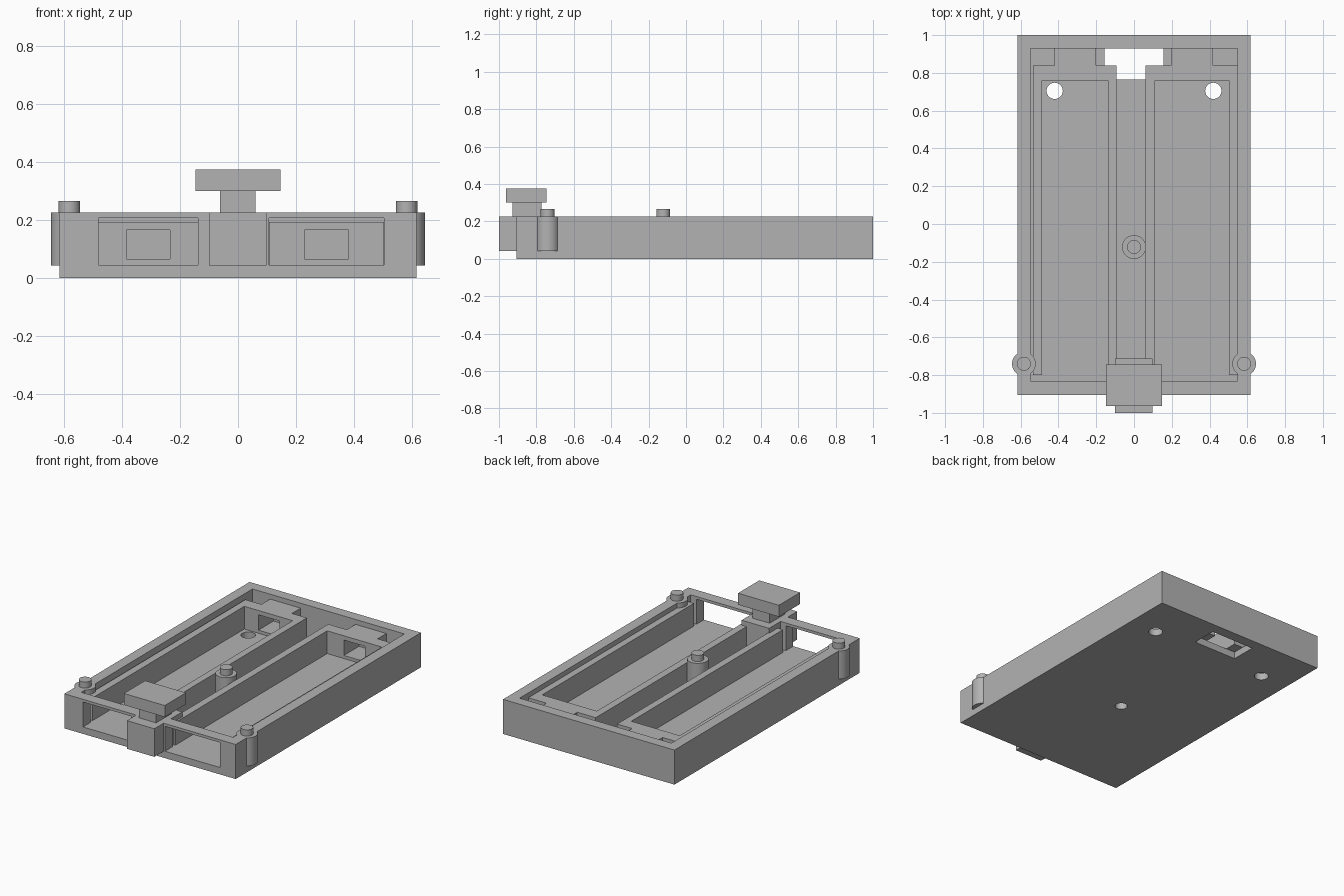
import bpy, bmesh, math

if "Cube" in bpy.data.objects:
    bpy.data.objects.remove(bpy.data.objects["Cube"])

grey = bpy.data.materials.new("plain_grey")
grey.diffuse_color = (0.45, 0.45, 0.45, 1)
grey.use_nodes = True
grey.node_tree.nodes["Principled BSDF"].inputs["Base Color"].default_value = grey.diffuse_color


def finish(bm, name):
    bmesh.ops.recalc_face_normals(bm, faces=bm.faces)
    me = bpy.data.meshes.new(name)
    bm.to_mesh(me)
    bm.free()
    me.materials.append(grey)
    ob = bpy.data.objects.new(name, me)
    bpy.context.collection.objects.link(ob)
    return ob


def prism(name, pts, z0, z1):
    """Extrude a flat outline from z0 up to z1."""
    bm = bmesh.new()
    face = bm.faces.new([bm.verts.new((x, y, z0)) for x, y in pts])
    new = bmesh.ops.extrude_face_region(bm, geom=[face])["geom"]
    up = [v for v in new if isinstance(v, bmesh.types.BMVert)]
    bmesh.ops.translate(bm, verts=up, vec=(0, 0, z1 - z0))
    return finish(bm, name)


def box(name, x0, x1, y0, y1, z0, z1):
    return prism(name, [(x0, y0), (x1, y0), (x1, y1), (x0, y1)], z0, z1)


def disc(x, y, r, n=40):
    return [(x + r * math.cos(2 * math.pi * i / n),
             y + r * math.sin(2 * math.pi * i / n)) for i in range(n)]


def activate(ob):
    bpy.ops.object.select_all(action='DESELECT')
    ob.select_set(True)
    bpy.context.view_layer.objects.active = ob


def cut(ob, cutter):
    cutter.hide_render = True
    activate(ob)
    m = ob.modifiers.new("cut", 'BOOLEAN')
    m.operation, m.solver, m.object = 'DIFFERENCE', 'EXACT', cutter
    bpy.ops.object.modifier_apply(modifier=m.name)
    bpy.data.objects.remove(cutter)


def smooth(ob):
    activate(ob)
    bpy.ops.object.shade_smooth_by_angle(angle=math.radians(30))


FLOOR, RIM, WALL = 0.045, 0.225, 0.193

# outer tray with cavity, front windows and floor openings
tray = box("tray", -0.617, 0.617, -0.905, 1.0, 0, RIM)
cut(tray, box("cavity", -0.547, 0.547, -0.83, 0.93, FLOOR, 0.4))
for x0, x1 in ((-0.482, -0.138), (0.108, 0.505)):
    cut(tray, box("window", x0, x1, -1.0, -0.8, FLOOR, 0.207))
cut(tray, box("floor_slot", -0.157, 0.155, 0.765, 0.93, -0.1, 0.1))
for x in (-0.42, 0.42):
    cut(tray, prism("drain", disc(x, 0.705, 0.043), -0.1, 0.1))
cut(tray, prism("socket", disc(0, -0.122, 0.037), -0.1, 0.1))
smooth(tray)

# U-shaped bay walls, each with a pocketed block at the back
# outer x0, inner x0, inner x1, outer x1, block x0, block x1, pocket x0, pocket x1
bays = {"left_bay": (-0.535, -0.487, -0.138, -0.092, -0.42, -0.2, -0.385, -0.235),
        "right_bay": (0.062, 0.11, 0.503, 0.547, 0.195, 0.417, 0.23, 0.382)}
for name, (a, b, c, d, k0, k1, p0, p1) in bays.items():
    bay = prism(name, [(a, -0.8), (b, -0.8), (b, 0.76), (c, 0.76), (c, -0.8),
                       (d, -0.8), (d, 0.84), (k1, 0.84), (k1, 0.93),
                       (k0, 0.93), (k0, 0.84), (a, 0.84)], FLOOR, WALL)
    cut(bay, box("pocket", p0, p1, 0.7, 0.915, 0.065, 0.165))

# round posts with pins on top
for name, x, y in (("left", -0.583, -0.74), ("right", 0.583, -0.74),
                   ("centre", 0, -0.122)):
    post = prism(name + "_post", disc(x, y, 0.063), FLOOR - 0.003, RIM)
    if name == "centre":
        cut(post, prism("socket", disc(x, y, 0.037), -0.1, 0.1))
    smooth(post)
    smooth(prism(name + "_pin", disc(x, y, 0.037), RIM, 0.265))

# front plug with neck and cap
box("plug_body", -0.1, 0.098, -1.0, -0.712, 0.042, RIM)
box("plug_neck", -0.062, 0.06, -0.927, -0.772, RIM, 0.3)
box("plug_cap", -0.147, 0.147, -0.963, -0.745, 0.3, 0.375)
